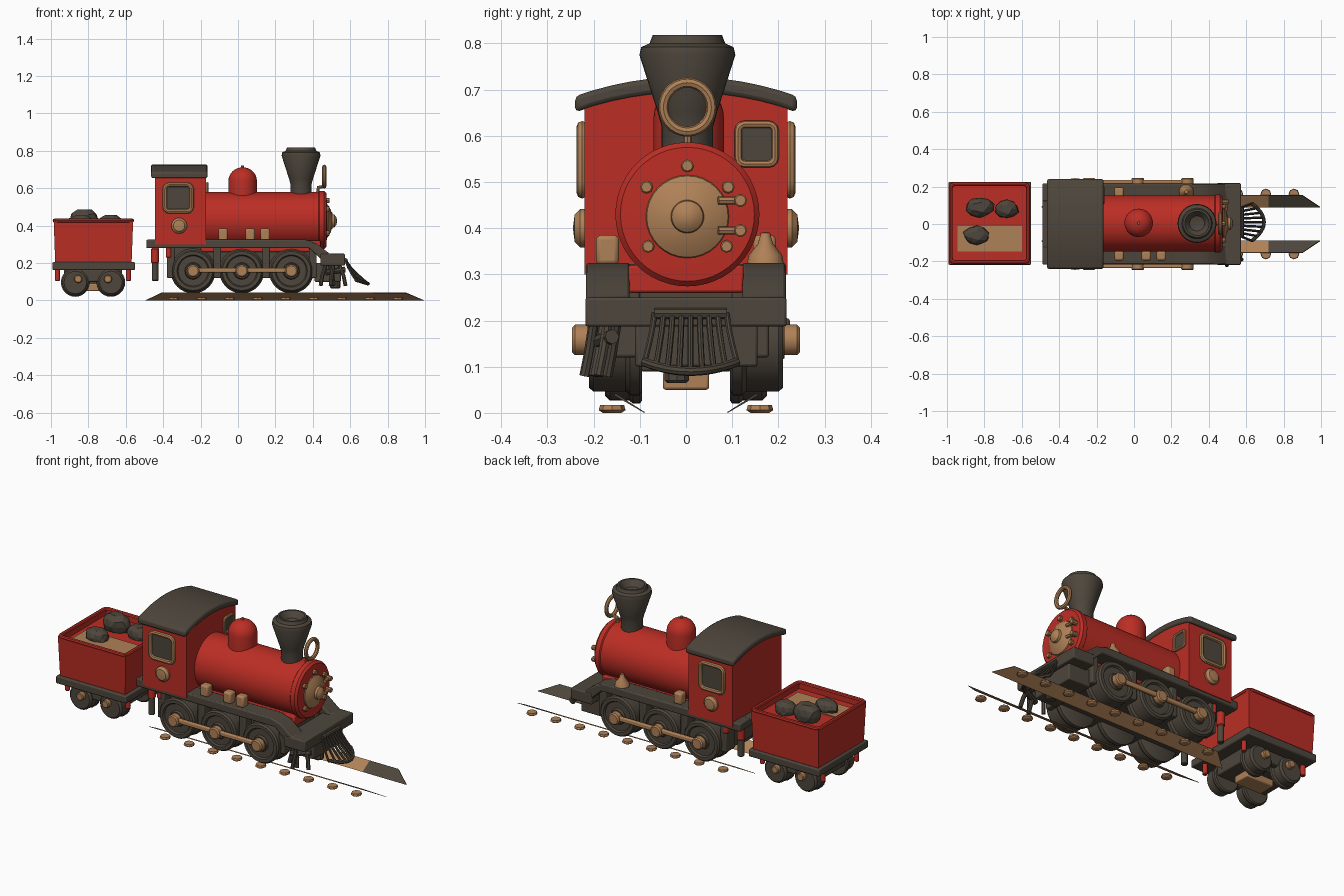
import bpy, bmesh, math, random
from mathutils import Vector

if "Cube" in bpy.data.objects:
    bpy.data.objects.remove(bpy.data.objects["Cube"])
random.seed(4)


def material(name, rgb):
    m = bpy.data.materials.new(name)
    m.use_nodes = True
    m.diffuse_color = (*rgb, 1)
    m.node_tree.nodes["Principled BSDF"].inputs["Base Color"].default_value = (*rgb, 1)
    return m


RED = material("engine red", (0.5, 0.027, 0.018))
DARK = material("dark iron", (0.075, 0.061, 0.045))
TAN = material("tan brass", (0.43, 0.22, 0.095))


def finish(name, bm, mat, smooth=True, bevel=0):
    bmesh.ops.remove_doubles(bm, verts=bm.verts, dist=1e-5)
    bmesh.ops.recalc_face_normals(bm, faces=bm.faces)
    me = bpy.data.meshes.new(name)
    bm.to_mesh(me)
    bm.free()
    return add(name, me, mat, smooth, bevel)


def add(name, me, mat, smooth=True, bevel=0):
    ob = bpy.data.objects.new(name, me)
    bpy.context.scene.collection.objects.link(ob)
    me.materials.clear()
    me.materials.append(mat)
    if bevel:
        b = ob.modifiers.new("bevel", 'BEVEL')
        b.width, b.segments = bevel, 2
    if smooth:
        bpy.ops.object.select_all(action='DESELECT')
        ob.select_set(True)
        bpy.context.view_layer.objects.active = ob
        bpy.ops.object.shade_smooth_by_angle(angle=math.radians(35))
    return ob


def box(name, x, y, z, mat, bevel=0.006):
    bm = bmesh.new()
    bmesh.ops.create_cube(bm, size=1)
    for v in bm.verts:
        v.co = [(a + b) / 2 + c * (b - a) for (a, b), c in zip((x, y, z), v.co)]
    return finish(name, bm, mat, True, bevel)


def prism(name, pts, axis, lo, hi, mat, bevel=0):
    """Extrude a 2D outline along x (outline y,z) or y (outline x,z)."""
    bm = bmesh.new()
    place = (lambda p: (lo, *p)) if axis == 'x' else (lambda p: (p[0], lo, p[1]))
    f = bm.faces.new([bm.verts.new(place(p)) for p in pts])
    new = bmesh.ops.extrude_face_region(bm, geom=[f])["geom"]
    step = Vector((hi - lo, 0, 0) if axis == 'x' else (0, hi - lo, 0))
    bmesh.ops.translate(bm, vec=step, verts=[g for g in new if isinstance(g, bmesh.types.BMVert)])
    return finish(name, bm, mat, True, bevel)


def lathe(name, origin, axis, profile, mat, n=32):
    """Spin (radius, height) pairs round an axis, capping both ends."""
    bm = bmesh.new()
    q = Vector(axis).to_track_quat('Z', 'Y')
    rings = []
    for r, h in profile:
        rings.append([bm.verts.new(Vector(origin) + q @ Vector(
            (r * math.cos(math.tau * i / n), r * math.sin(math.tau * i / n), h))) for i in range(n)])
    for a, b in zip(rings, rings[1:]):
        for i in range(n):
            j = (i + 1) % n
            bm.faces.new((a[i], a[j], b[j], b[i]))
    for ring in (rings[0], rings[-1]):
        bm.faces.new(ring)
    return finish(name, bm, mat)


def rod(name, origin, axis, r, h, mat, n=20):
    e = min(r, h) * 0.2
    return lathe(name, origin, axis, [(r - e, 0), (r, e), (r, h - e), (r - e, h)], mat, n)


def tube(name, pts, r, mat, cyclic=False):
    cu = bpy.data.curves.new(name, 'CURVE')
    cu.dimensions = '3D'
    cu.bevel_depth, cu.bevel_resolution, cu.use_fill_caps = r, 2, True
    sp = cu.splines.new('POLY')
    sp.points.add(len(pts) - 1)
    for p, co in zip(sp.points, pts):
        p.co = (*co, 1)
    sp.use_cyclic_u = cyclic
    tmp = bpy.data.objects.new(name, cu)
    me = bpy.data.meshes.new_from_object(tmp)
    bpy.data.objects.remove(tmp)
    return add(name, me, mat)


def rounded(u, v, w, h, r):
    out = []
    for k, (sx, sy) in enumerate(((1, 1), (-1, 1), (-1, -1), (1, -1))):
        for t in range(4):
            a = math.pi / 2 * (k + t / 3)
            out.append((u + sx * (w - r) + r * math.cos(a), v + sy * (h - r) + r * math.sin(a)))
    return out


# Boiler and its front door
lathe("boiler", (-0.2, 0.003, 0.43), (1, 0, 0),
      [(0.15, 0), (0.15, 0.63), (0.156, 0.635), (0.156, 0.66), (0.145, 0.672), (0.1, 0.675)], RED, 48)
lathe("boiler_door", (0.47, 0.003, 0.425), (1, 0, 0),
      [(0.092, 0), (0.088, 0.01), (0.06, 0.026), (0.036, 0.032), (0.034, 0.045), (0.02, 0.056), (0, 0.06)], TAN)
for a in (90, 35, 145, 218, 322):
    p = (0.465, 0.003 + 0.108 * math.cos(math.radians(a)), 0.427 + 0.108 * math.sin(math.radians(a)))
    rod("door_bolt", p, (1, 0, 0), 0.014, 0.025, TAN, 8)
for z in (0.395, 0.46):
    tube("door_hinge", [(0.495, 0.07, z), (0.485, 0.12, z)], 0.009, TAN)
    rod("hinge_knob", (0.46, 0.118, z), (1, 0, 0), 0.014, 0.045, TAN, 10)
box("boiler_saddle", (-0.2, 0.44), (-0.125, 0.125), (0.26, 0.32), RED)

# Steam dome, chimney, headlamp ring
dome = [(0.076, 0), (0.076, 0.085)] + [
    (0.076 * math.cos(t * math.pi / 16), 0.085 + 0.072 * math.sin(t * math.pi / 16)) for t in range(1, 9)]
lathe("steam_dome", (0.025, 0.006, 0.555), (0, 0, 1), dome, RED)
rod("dome_tip", (0.025, 0.006, 0.7), (0, 0, 1), 0.008, 0.022, TAN, 10)
lathe("chimney", (0.337, 0.003, 0.55), (0, 0, 1),
      [(0.056, 0), (0.056, 0.07), (0.064, 0.1), (0.104, 0.225), (0.1, 0.242), (0.082, 0.25),
       (0.075, 0.268), (0.065, 0.268), (0.04, 0.235), (0, 0.225)], DARK)
tube("headlamp_ring", [(0.461, 0.003 + 0.052 * math.cos(math.tau * i / 28), 0.662 + 0.053 * math.sin(math.tau * i / 28))
                       for i in range(28)], 0.011, TAN, True)
tube("headlamp_post", [(0.425, 0.003, 0.57), (0.43, 0.003, 0.605), (0.46, 0.003, 0.61)], 0.009, TAN)

# Cab with arched roof
def arch(y):
    return 0.728 - 0.042 * (y / 0.24) ** 2


ys = [-0.24 + 0.04 * i for i in range(13)]
wall = [0.22 * y / 0.24 for y in ys]
prism("cab", [(-0.22, 0.3)] + [(y, arch(y) - 0.03) for y in wall] + [(0.22, 0.3)], 'x', -0.445, -0.17, RED)
prism("cab_roof", [(y, arch(y)) for y in ys] + [(y, arch(y) - 0.035) for y in reversed(ys)],
      'x', -0.465, -0.163, DARK, 0.01)

# Windows: dark pane plate inside a tan tube frame
for s in (-1, 1):
    outline = rounded(-0.32, 0.548, 0.072, 0.072, 0.025)
    prism("side_pane", outline, 'y', s * 0.217, s * 0.224, DARK)
    tube("side_window_frame", [(x, s * 0.225, z) for x, z in outline], 0.012, TAN, True)
    lathe("cab_disc", (-0.315, s * 0.215, 0.4), (0, s, 0), [(0.042, 0), (0.042, 0.014), (0.03, 0.026), (0, 0.03)], TAN)
outline = rounded(0.153, 0.582, 0.04, 0.043, 0.014)
prism("front_pane", outline, 'x', -0.172, -0.165, DARK)
tube("front_window_frame", [(-0.165, y, z) for y, z in outline], 0.008, TAN, True)

# Running boards, deck and frame
board = [(-0.49, 0.325), (0.36, 0.325), (0.42, 0.305), (0.49, 0.25), (0.57, 0.25), (0.57, 0.187),
         (0.49, 0.187), (0.44, 0.225), (0.38, 0.28), (-0.49, 0.28)]
for s in (-1, 1):
    prism("running_board", board, 'y', s * 0.122, s * 0.216, DARK, 0.006)
box("cab_floor", (-0.49, -0.15), (-0.2, 0.2), (0.282, 0.322), DARK)
box("front_deck", (0.44, 0.572), (-0.218, 0.218), (0.187, 0.25), DARK)
box("main_frame", (-0.37, 0.41), (-0.12, 0.12), (0.12, 0.29), DARK)
box("front_bracket", (0.41, 0.55), (-0.11, 0.155), (0.1, 0.2), DARK)
rod("coupling_pin", (0.52, -0.02, 0.065), (0, 0, 1), 0.028, 0.12, DARK, 10)

# Driving wheels and connecting rods
wheel = [(0.11, 0), (0.12, 0.006), (0.12, 0.026), (0.112, 0.036), (0.112, 0.105), (0.104, 0.115),
         (0.086, 0.115), (0.08, 0.105), (0.045, 0.105), (0.04, 0.118), (0, 0.118)]
for s in (-1, 1):
    for x in (-0.24, 0.02, 0.285):
        lathe("driving_wheel", (x, s * 0.095, 0.158), (0, s, 0), wheel, DARK)
        rod("wheel_hub", (x, s * 0.205, 0.158), (0, s, 0), 0.034, 0.042, TAN, 14)
    box("connecting_rod", (-0.25, 0.31), sorted((s * 0.215, s * 0.236)), (0.149, 0.175), TAN)
    for x in (-0.11, 0.15, -0.36, 0.4):
        box("axle_guard", (x - 0.02, x + 0.02), sorted((s * 0.1, s * 0.18)), (0.12, 0.285), DARK)
    # Rear pipes
    rod("rear_pipe", (-0.443, s * 0.14, 0.2), (0, 0, 1), 0.021, 0.08, RED, 12)
    rod("rear_pipe_end", (-0.443, s * 0.14, 0.105), (0, 0, 1), 0.017, 0.1, DARK, 12)
    rod("inner_pipe", (-0.37, s * 0.17, 0.23), (0, 0, 1), 0.016, 0.055, RED, 12)

# Loose linkage below the front deck
for x, y, lean in ((0.47, -0.15, -0.02), (0.49, -0.18, 0.015), (0.51, -0.2, -0.01), (0.54, -0.17, 0.025)):
    tube("front_link", [(x, y, 0.195), (x + lean, y - 0.01, 0.13), (x + lean * 1.4, y - 0.02, 0.08)], 0.011, DARK)
tube("front_link_bar", [(0.47, -0.2, 0.15), (0.57, -0.16, 0.165)], 0.016, DARK)

# Cowcatcher: curved slats fanning out between two rails
def slat_point(t, u):
    bulge = 1 - t * t
    return (0.575 + u * (0.055 + 0.065 * bulge), 0.01 + t * (0.078 + 0.022 * u),
            0.215 - 0.125 * u ** 0.8 + 0.02 * u * (1 - bulge))


for i in range(9):
    t = i / 4 - 1
    tube("cowcatcher_slat", [slat_point(t, u / 4) for u in range(5)], 0.0065, DARK)
for u, r in ((0, 0.012), (1, 0.01)):
    tube("cowcatcher_rail", [slat_point(i / 6 - 1, u) for i in range(13)], r, DARK)

# Fittings on the running boards
for x, y in ((-0.08, -0.17), (0.065, -0.17), (0.145, -0.17), (-0.08, 0.17)):
    box("board_box", (x - 0.025, x + 0.025), (y - 0.025, y + 0.025), (0.32, 0.385), TAN, 0.01)
lathe("board_cone", (0.28, 0.172, 0.322), (0, 0, 1), [(0.04, 0), (0.036, 0.02), (0.016, 0.045), (0.01, 0.068), (0, 0.07)], TAN, 16)

# Tender body: tray with sunk floor and rolled rim
bm = bmesh.new()
bmesh.ops.create_cube(bm, size=1)
for v in bm.verts:
    k = 1 if v.co.z > 0 else 0.96
    v.co = (-0.773 + v.co.x * 0.425 * k, 0.005 + v.co.y * 0.425 * k, 0.3125 + v.co.z * 0.235)
bm.faces.ensure_lookup_table()
top = max(bm.faces, key=lambda f: f.calc_center_median().z)
bmesh.ops.inset_region(bm, faces=[top], thickness=0.02)
floor = bmesh.ops.extrude_face_region(bm, geom=[top])["geom"]
bmesh.ops.translate(bm, vec=(0, 0, -0.035), verts=[g for g in floor if isinstance(g, bmesh.types.BMVert)])
bmesh.ops.delete(bm, geom=[top], context='FACES_ONLY')
finish("tender_body", bm, RED)
tube("tender_rim", [(x, y, 0.427) for x, y in rounded(-0.773, 0.005, 0.207, 0.208, 0.02)], 0.011, RED, True)
box("coal_floor", (-0.945, -0.6), (-0.147, -0.01), (0.392, 0.4), TAN, 0)
box("tender_bed", (-0.992, -0.55), (-0.218, 0.225), (0.163, 0.205), DARK)

# Coal lumps
for x, y, z, sx, sy, sz in ((-0.825, 0.09, 0.43, 0.078, 0.055, 0.065), (-0.68, 0.08, 0.415, 0.064, 0.052, 0.05),
                            (-0.84, -0.06, 0.415, 0.072, 0.052, 0.045)):
    bm = bmesh.new()
    bmesh.ops.create_icosphere(bm, subdivisions=2, radius=1)
    for v in bm.verts:
        k = random.uniform(0.9, 1.08)
        v.co = (x + v.co.x * sx * k, y + v.co.y * sy * k, z + max(-1, min(0.85, v.co.z)) * sz)
    finish("coal_lump", bm, DARK, False)

# Tender wheels, hubs and red buffers
for s in (-1, 1):
    for x in (-0.87, -0.68):
        lathe("tender_wheel", (x, s * 0.095, 0.097), (0, s, 0),
              [(0.07, 0), (0.077, 0.005), (0.077, 0.02), (0.07, 0.028), (0.07, 0.07), (0.06, 0.08), (0, 0.08)], DARK, 24)
        rod("tender_hub", (x * 0.84 - 0.775 * 0.16, s * 0.165, 0.115), (0, s, 0), 0.022, 0.035, TAN, 12)
    for x in (-0.965, -0.585):
        rod("tender_buffer", (x, s * 0.15, 0.105), (0, 0, 1), 0.013, 0.06, RED, 12)
    box("tender_axle_bar", (-0.86, -0.69), sorted((s * 0.12, s * 0.16)), (0.1, 0.165), DARK)
box("tender_frame", (-0.93, -0.62), (-0.1, 0.1), (0.09, 0.17), DARK)
box("tender_keel", (-0.86, -0.69), (-0.05, 0.05), (0.05, 0.09), TAN)

# Tilted plate rails, dark on the upper face towards the tip, with tie ends
for s in (-1, 1):
    bm = bmesh.new()
    low, high = [(x, s * 0.088, 0.001) for x in (-0.495, 0.72, 0.995)], [(x, s * 0.152, 0.042) for x in (-0.41, 0.72, 0.9)]
    for drop in (0, 0.004):
        a, b = [[bm.verts.new((x, y + s * drop, z - drop * (z > 0.01))) for x, y, z in row] for row in (low, high)]
        for i in range(2):
            bm.faces.new((a[i], a[i + 1], b[i + 1], b[i]))
    bmesh.ops.holes_fill(bm, edges=bm.edges)
    bm.edges.ensure_lookup_table()
    rim = [e for e in bm.edges if e.is_boundary]
    bmesh.ops.bridge_loops(bm, edges=rim)
    rail = finish("rail", bm, TAN, False)
    rail.data.materials.append(DARK)
    for f in rail.data.polygons:
        if f.normal.z > 0.3 and f.center.x > 0.72:
            f.material_index = 1
    for i in range(9):
        lathe("tie_end", (0.855 - 0.15 * i, s * 0.16, 0), (0, 0, 1), [(0.02, 0), (0.029, 0.006), (0.026, 0.017)], TAN, 8)
